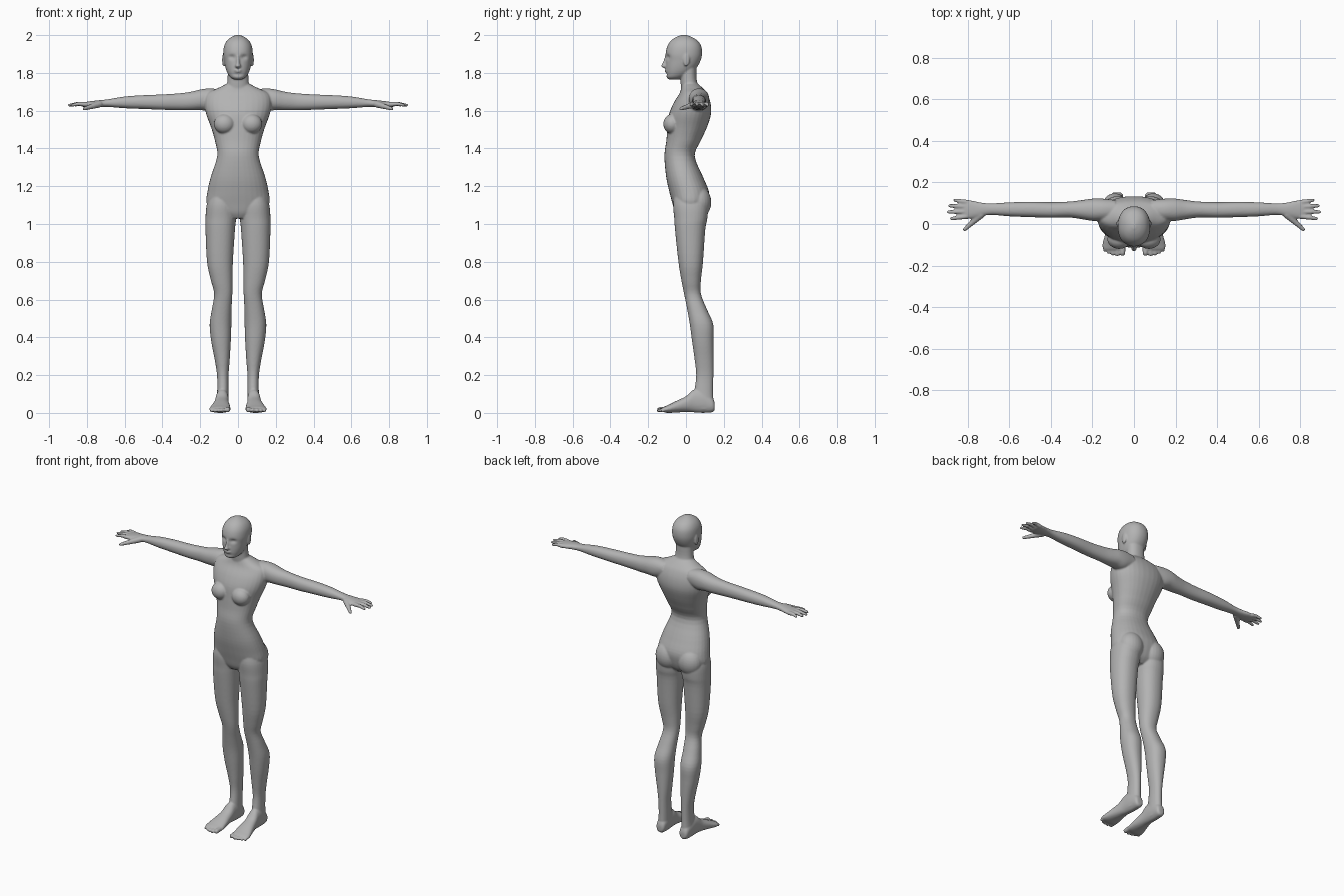
import bpy, bmesh, math
from mathutils import Vector, Matrix

skin = bpy.data.materials.new("grey skin")
skin.diffuse_color = (0.45, 0.45, 0.45, 1)

bm = bmesh.new()


def catmull(p, steps):
    """Smoothly interpolate a list of cross-sections."""
    out = []
    for i in range(len(p) - 1):
        a, b, c, d = p[max(i - 1, 0)], p[i], p[i + 1], p[min(i + 2, len(p) - 1)]
        for s in range(steps):
            t = s / steps
            out.append([0.5 * (2 * q + (r - o) * t + (2 * o - 5 * q + 4 * r - w) * t * t
                               + (3 * q - o - 3 * r + w) * t ** 3)
                        for o, q, r, w in zip(a, b, c, d)])
    return out + [list(p[-1])]


def loft(axis, sections, side=1, power=2.2, n=32, steps=4):
    """Skin rounded sections (t, a0, a1, b0, b1) running along an axis."""
    rings = []
    for t, a0, a1, b0, b1 in catmull(sections, steps):
        ring = []
        for k in range(n):
            u = 2 * math.pi * k / n
            c, s = math.cos(u), math.sin(u)
            a = (a0 + a1) / 2 + (a1 - a0) / 2 * math.copysign(abs(c) ** (2 / power), c)
            b = (b0 + b1) / 2 + (b1 - b0) / 2 * math.copysign(abs(s) ** (2 / power), s)
            x, y, z = {"x": (t, a, b), "y": (a, t, b), "z": (a, b, t)}[axis]
            ring.append(bm.verts.new((side * x, y, z)))
        rings.append(ring)
    for r, q in zip(rings, rings[1:]):
        for k in range(n):
            bm.faces.new((r[k], r[(k + 1) % n], q[(k + 1) % n], q[k]))
    bm.faces.new(rings[0])
    bm.faces.new(rings[-1])
    return [v for r in rings for v in r]


def centred(rows):
    """Sections symmetric about x = 0: (z, half width, front, back)."""
    return [(z, -w, w, f, b) for z, w, f, b in rows]


def blob(centre, radii, mesh=None):
    bmesh.ops.create_uvsphere(mesh or bm, u_segments=24, v_segments=16, radius=1,
                              matrix=Matrix.LocRotScale(Vector(centre), None, Vector(radii)))


def digit(points, radii):
    """Rounded tapering finger or toe through the points."""
    pts = [Vector(p) for p in points]
    for p, r in zip(pts, radii):
        blob(p, (r, r, r))
    for p, q, r, s in zip(pts, pts[1:], radii, radii[1:]):
        d = q - p
        m = Matrix.Translation((p + q) / 2) @ d.to_track_quat("Z", "Y").to_matrix().to_4x4()
        bmesh.ops.create_cone(bm, cap_ends=True, segments=16, radius1=r, radius2=s,
                              depth=d.length, matrix=m)


# Torso
loft("z", centred([
    (1.03, .07, -.04, .07), (1.06, .13, -.058, .10), (1.11, .166, -.072, .118),
    (1.17, .162, -.088, .122), (1.25, .144, -.105, .09), (1.36, .110, -.114, .046),
    (1.44, .122, -.104, .078), (1.51, .142, -.098, .11), (1.58, .168, -.09, .132),
    (1.64, .178, -.066, .13), (1.69, .165, -.035, .112), (1.72, .105, -.025, .088),
    (1.745, .055, -.02, .06)]))
# Neck
loft("z", centred([(1.66, .08, -.02, .09), (1.72, .062, -.026, .068),
                   (1.77, .055, -.03, .056), (1.85, .055, -.03, .055)]))

# Head, with eye sockets and a hollow under the lip pressed in
head = loft("z", centred([
    (1.764, .018, -.088, -.045), (1.776, .040, -.102, -.01), (1.80, .056, -.106, .028),
    (1.83, .067, -.107, .058), (1.865, .074, -.106, .077), (1.90, .078, -.108, .085),
    (1.94, .074, -.099, .081), (1.97, .059, -.08, .062), (1.99, .035, -.052, .03),
    (2.001, .008, -.022, .0)]), n=64, steps=6)
for v in head:
    if v.co.y < -.03:
        e = ((abs(v.co.x) - .032) / .017) ** 2 + ((v.co.z - 1.884) / .012) ** 2
        v.co.y += .013 * math.exp(-e)
        v.co.y += .005 * math.exp(-(v.co.x / .03) ** 2 - ((v.co.z - 1.793) / .008) ** 2)
# Nose
loft("z", centred([(1.90, .006, -.108, -.08), (1.875, .008, -.116, -.08),
                   (1.85, .011, -.125, -.08), (1.836, .016, -.132, -.08),
                   (1.826, .011, -.118, -.08)]))
# Lips
blob((0, -.103, 1.814), (.022, .010, .005))
blob((0, -.102, 1.806), (.019, .010, .005))

for side in (-1, 1):
    # Ear, chest and buttock
    blob((side * .077, .002, 1.868), (.007, .017, .035))
    blob((side * .072, -.073, 1.53), (.056, .047, .052))
    blob((side * .078, .066, 1.115), (.078, .068, .085))

    # Arm and palm: (x, front, back, bottom, top)
    loft("x", [
        (.09, .02, .115, 1.62, 1.712), (.15, .015, .122, 1.60, 1.718),
        (.20, .015, .122, 1.603, 1.712), (.25, .023, .115, 1.602, 1.70),
        (.31, .031, .108, 1.603, 1.692), (.40, .030, .105, 1.605, 1.686),
        (.50, .033, .107, 1.609, 1.682), (.60, .037, .104, 1.613, 1.675),
        (.69, .044, .099, 1.620, 1.660), (.74, .034, .104, 1.619, 1.655),
        (.78, .026, .113, 1.618, 1.650), (.815, .027, .115, 1.619, 1.645),
        (.83, .045, .10, 1.625, 1.640)], side)
    # Fingers
    for y0, x1, y1 in ((.036, .878, .026), (.059, .893, .058),
                       (.083, .887, .088), (.105, .862, .115)):
        digit([(side * .805, y0, 1.633), (side * (.81 + x1) / 2, (y0 + y1) / 2, 1.636),
               (side * x1, y1, 1.629)], (.0125, .0105, .008))
    # Thumb
    digit([(side * .735, .045, 1.634), (side * .775, .01, 1.622), (side * .815, -.027, 1.61)],
          (.018, .014, .009))

    # Leg: (z, inner, outer, front, back)
    loft("z", [
        (1.16, .03, .145, -.06, .09), (1.10, .012, .166, -.068, .115),
        (1.03, .010, .172, -.062, .113), (.97, .016, .172, -.058, .102),
        (.80, .027, .164, -.04, .09), (.70, .029, .143, -.024, .079),
        (.63, .030, .126, -.01, .079), (.55, .034, .138, .006, .110),
        (.47, .035, .150, .02, .144), (.38, .038, .142, .032, .146),
        (.28, .044, .123, .046, .146), (.20, .050, .111, .054, .145),
        (.12, .050, .110, .045, .144), (.06, .050, .113, .035, .145),
        (.02, .055, .110, .04, .142)], side)
    # Foot: (y, inner, outer, bottom, top)
    loft("y", [
        (.152, .066, .098, .018, .05), (.14, .053, .110, .004, .08),
        (.09, .049, .116, .0, .12), (.04, .049, .119, .003, .122),
        (0, .048, .126, .005, .088), (-.05, .042, .139, .002, .064),
        (-.095, .039, .151, .0, .042), (-.118, .043, .150, .004, .032),
        (-.127, .055, .14, .01, .025)], side)
    # Toes
    for x, y, r in ((.055, -.139, .014), (.080, -.145, .0105), (.101, -.142, .010),
                    (.121, -.135, .0095), (.140, -.125, .009)):
        digit([(side * x, -.10, .02), (side * x, y, r + .003)], (r, r))

bmesh.ops.recalc_face_normals(bm, faces=bm.faces)
mesh = bpy.data.meshes.new("body")
bm.to_mesh(mesh)
bm.free()
mesh.materials.append(skin)
body = bpy.data.objects.new("body", mesh)
bpy.context.collection.objects.link(body)

# Fuse the parts into one continuous skin and soften the joins
fuse = body.modifiers.new("fuse", "REMESH")
fuse.mode = "VOXEL"
fuse.voxel_size = 0.005
fuse.use_smooth_shade = True
soften = body.modifiers.new("soften", "SMOOTH")
soften.factor = 0.5
soften.iterations = 4

# Eyeballs
eye_bm = bmesh.new()
for side in (-1, 1):
    blob((side * .032, -.078, 1.884), (.012, .011, .007), eye_bm)
eye_mesh = bpy.data.meshes.new("eyes")
eye_bm.to_mesh(eye_mesh)
eye_bm.free()
eye_mesh.materials.append(skin)
for poly in eye_mesh.polygons:
    poly.use_smooth = True
bpy.context.collection.objects.link(bpy.data.objects.new("eyes", eye_mesh))
